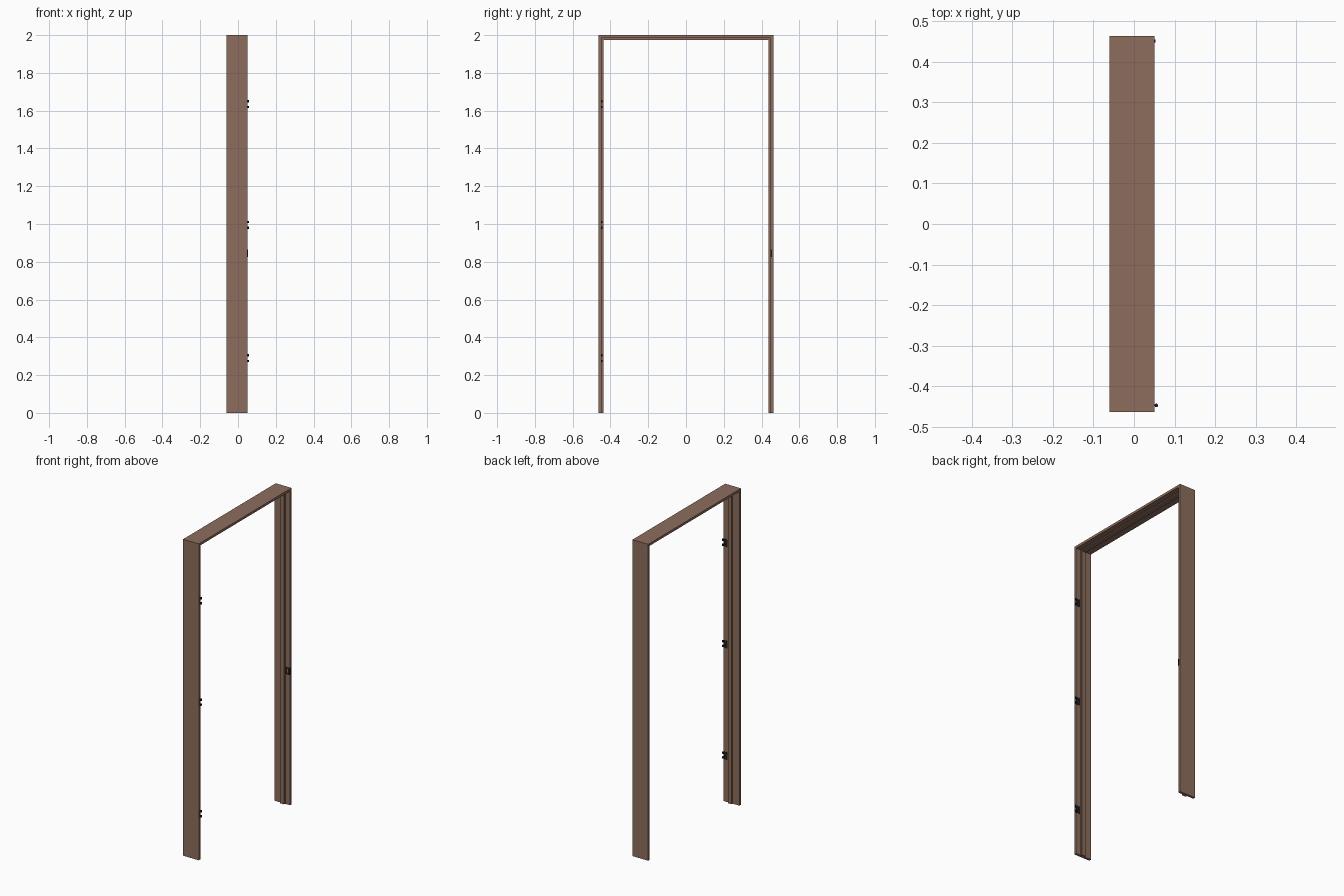
import bpy, bmesh, math
from mathutils import Vector

if "Cube" in bpy.data.objects:
    bpy.data.objects.remove(bpy.data.objects["Cube"])


def material(name, rgb):
    m = bpy.data.materials.new(name)
    m.diffuse_color = (*rgb, 1)
    m.use_nodes = True
    m.node_tree.nodes["Principled BSDF"].inputs["Base Color"].default_value = m.diffuse_color
    return m


BROWN = material("brown paint", (0.27, 0.155, 0.11))
BLACK = material("black metal", (0.012, 0.012, 0.012))
W, H = 0.463, 2.0  # half width and height of the frame


def finish(name, bm, mat):
    bmesh.ops.recalc_face_normals(bm, faces=bm.faces)
    me = bpy.data.meshes.new(name)
    bm.to_mesh(me)
    bm.free()
    me.materials.append(mat)
    ob = bpy.data.objects.new(name, me)
    bpy.context.collection.objects.link(ob)
    return ob


def box(name, lo, hi, mat):
    bm = bmesh.new()
    bmesh.ops.create_cube(bm, size=1)
    for v in bm.verts:
        v.co = [a + (b - a) * (c + 0.5) for a, b, c in zip(lo, hi, v.co)]
    return finish(name, bm, mat)


def cylinder(name, centre, r, h, mat):
    bm = bmesh.new()
    bmesh.ops.create_cone(bm, cap_ends=True, segments=16, radius1=r, radius2=r, depth=h)
    bmesh.ops.translate(bm, vec=Vector(centre), verts=bm.verts)
    ob = finish(name, bm, mat)
    for p in ob.data.polygons:
        p.use_smooth = abs(p.normal.z) < 0.5
    return ob


# Double-rebated section (x, depth inward), swept with mitred corners
section = [(-0.06, 0), (0.05, 0), (0.05, 0.015), (0.018, 0.015), (0.018, 0.0185),
           (0.014, 0.0185), (0.014, 0.025), (-0.012, 0.025), (-0.012, 0.015), (-0.06, 0.015)]
bm = bmesh.new()
rings = []
for side, top in ((-1, 0), (-1, 1), (1, 1), (1, 0)):
    rings.append([bm.verts.new((x, side * (W - d), (H - d) * top)) for x, d in section])
n = len(section)
for a, b in zip(rings, rings[1:]):
    for i in range(n):
        bm.faces.new((a[i], a[(i + 1) % n], b[(i + 1) % n], b[i]))
bm.faces.new(rings[0])
bm.faces.new(rings[-1])
finish("door_frame", bm, BROWN)

# Hinges: leaf on the rebate and two knuckles
for k, z in enumerate((0.29, 0.995, 1.635)):
    box(f"hinge_leaf_{k}", (0.022, -W + 0.0145, z - 0.024), (0.0505, -W + 0.0162, z + 0.024), BLACK)
    for s in (-1, 1):
        zc = z + s * 0.0155
        cylinder(f"hinge_knuckle_{k}_{s}", (0.055, -W + 0.0165, zc), 0.0045, 0.012, BLACK)
        box(f"hinge_strap_{k}_{s}", (0.048, -W + 0.0145, zc - 0.006), (0.055, -W + 0.0165, zc + 0.006), BLACK)

# Strike plate: bars around the latch opening, plus the lip
y0, y1 = W - 0.0162, W - 0.0145
box("strike_plate_top", (0.018, y0, 0.858), (0.05, y1, 0.868), BLACK)
box("strike_plate_bottom", (0.018, y0, 0.822), (0.05, y1, 0.832), BLACK)
box("strike_plate_back", (0.018, y0, 0.832), (0.024, y1, 0.858), BLACK)
box("strike_plate_front", (0.036, y0, 0.832), (0.05, y1, 0.858), BLACK)
box("strike_lip", (0.049, W - 0.0162, 0.826), (0.0525, W - 0.009, 0.864), BLACK)
